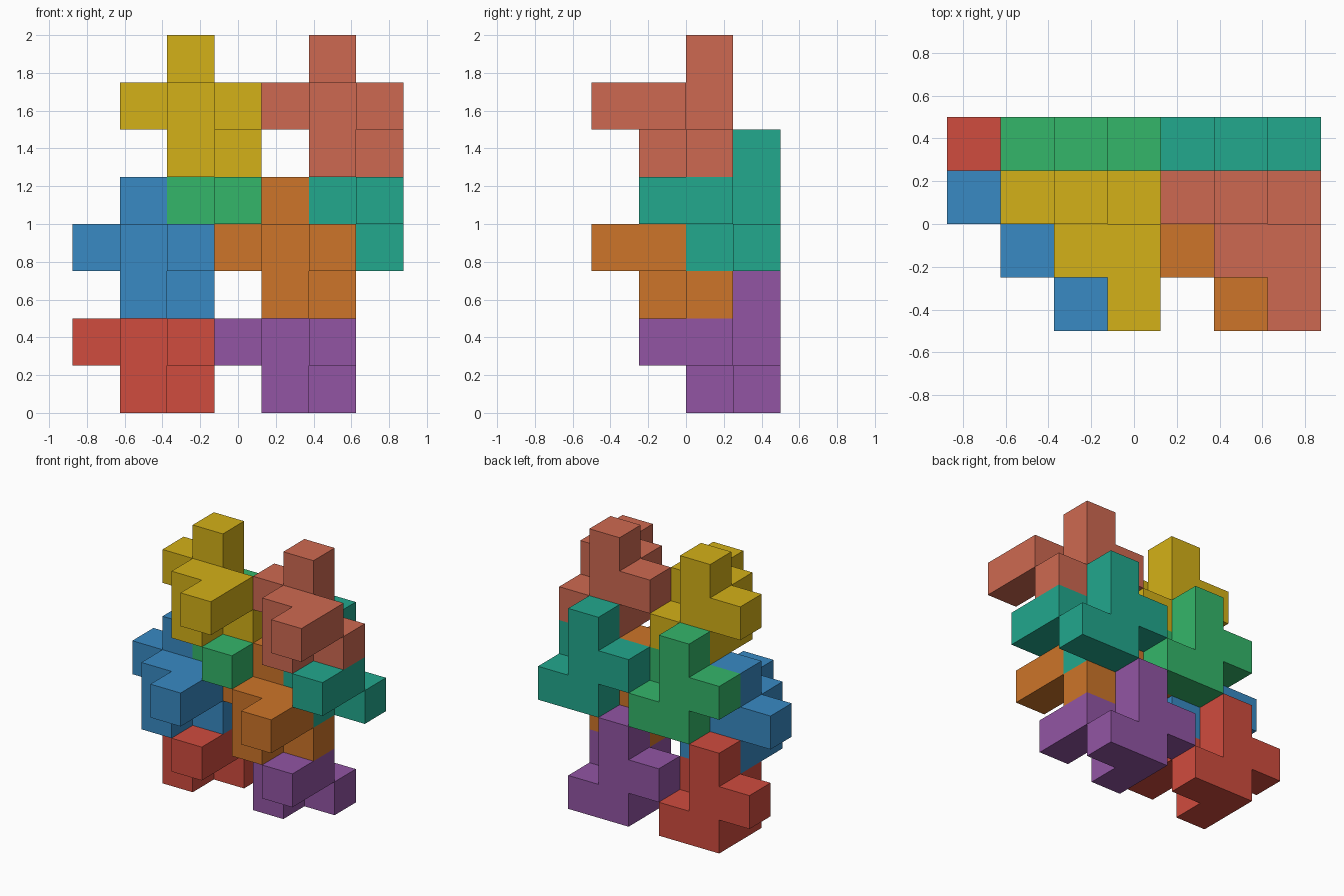
import bpy, bmesh, math
from mathutils import Vector

if "Cube" in bpy.data.objects:
    bpy.data.objects.remove(bpy.data.objects["Cube"])

U = 0.25                                # cube size
ORIGIN = Vector((-0.875, -0.5, 0.0))    # corner of the cube grid

# The one shape every block repeats, as grid cells
CELLS = {(0, 2, 1), (1, 2, 0), (1, 2, 1), (1, 2, 2), (2, 2, 0),
         (1, 1, 0), (1, 1, 1), (2, 1, 1), (2, 0, 1)}

# Block name: grid offset and display colour
BLOCKS = {
    "red_block":    ((0, 1, 0), (208, 76, 62)),
    "purple_block": ((3, 1, 0), (146, 85, 164)),
    "blue_block":   ((0, 0, 2), (56, 138, 196)),
    "orange_block": ((3, 0, 2), (205, 117, 41)),
    "green_block":  ((1, 1, 3), (52, 182, 106)),
    "teal_block":   ((4, 1, 3), (34, 168, 141)),
    "yellow_block": ((1, 0, 5), (212, 177, 24)),
    "salmon_block": ((4, 0, 5), (206, 105, 81)),
}


def linear(c):
    c /= 255
    return c / 12.92 if c <= 0.04045 else ((c + 0.055) / 1.055) ** 2.4


def block_mesh(name):
    """Outer skin of the cell shape, with flush faces merged."""
    bm = bmesh.new()
    verts = {}

    def vert(p):
        if p not in verts:
            verts[p] = bm.verts.new(Vector(p) * U)
        return verts[p]

    for cell in sorted(CELLS):
        for axis in range(3):
            a, b = (axis + 1) % 3, (axis + 2) % 3
            for side in (0, 1):
                near = list(cell)
                near[axis] += 2 * side - 1
                if tuple(near) in CELLS:
                    continue
                ring = []
                for da, db in ((0, 0), (1, 0), (1, 1), (0, 1)):
                    p = list(cell)
                    p[axis] += side
                    p[a] += da
                    p[b] += db
                    ring.append(vert(tuple(p)))
                bm.faces.new(ring if side else ring[::-1])
    bmesh.ops.dissolve_limit(bm, angle_limit=math.radians(1),
                             verts=bm.verts[:], edges=bm.edges[:])
    mesh = bpy.data.meshes.new(name)
    bm.to_mesh(mesh)
    bm.free()
    return mesh


# Stack the eight interlocking blocks
for name, (offset, rgb) in BLOCKS.items():
    obj = bpy.data.objects.new(name, block_mesh(name))
    obj.location = ORIGIN + Vector(offset) * U
    bpy.context.collection.objects.link(obj)
    mat = bpy.data.materials.new(name + "_colour")
    mat.diffuse_color = (*map(linear, rgb), 1)
    mat.use_nodes = True
    mat.node_tree.nodes["Principled BSDF"].inputs["Base Color"].default_value = mat.diffuse_color
    obj.data.materials.append(mat)
